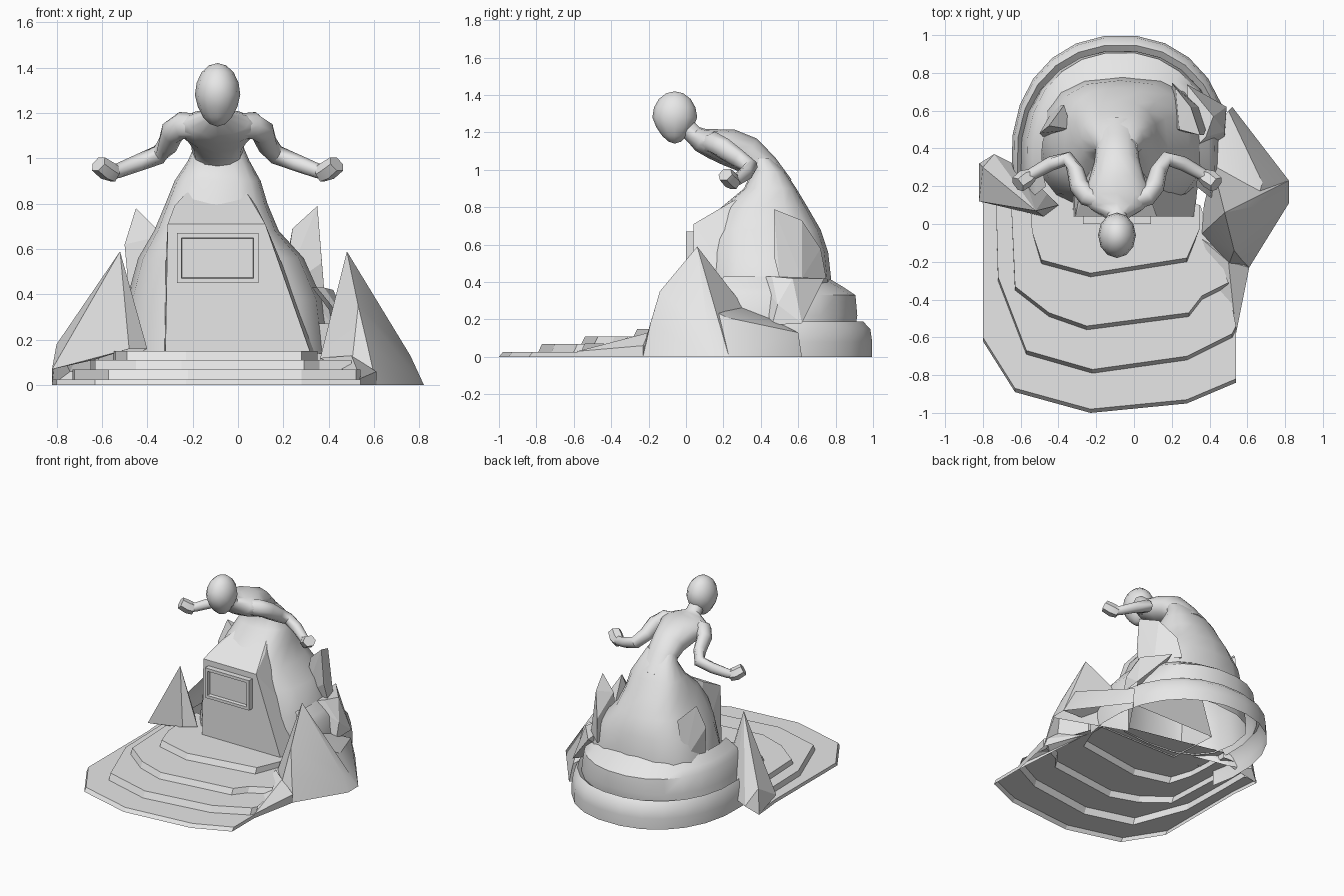
import bpy
import bmesh
import math
from mathutils import Vector

default_cube = bpy.data.objects.get("Cube")
if default_cube:
    bpy.data.objects.remove(default_cube, do_unlink=True)

stone = bpy.data.materials.new("grey stone")
stone.use_nodes = True
stone.diffuse_color = (.8, .8, .8, 1)
for node in stone.node_tree.nodes:
    if node.type == "BSDF_PRINCIPLED":
        node.inputs["Base Color"].default_value = (.8, .8, .8, 1)

CENTRE_X = -.09  # the figure's own line of symmetry


def finish(name, bm, smooth_angle=None, recalculate=True):
    """Turn a bmesh into a named object with the stone material."""
    if recalculate:
        bmesh.ops.recalc_face_normals(bm, faces=bm.faces[:])
    mesh = bpy.data.meshes.new(name)
    bm.to_mesh(mesh)
    bm.free()
    mesh.materials.append(stone)
    obj = bpy.data.objects.new(name, mesh)
    bpy.context.collection.objects.link(obj)
    if smooth_angle:
        bpy.ops.object.select_all(action="DESELECT")
        obj.select_set(True)
        bpy.context.view_layer.objects.active = obj
        bpy.ops.object.shade_smooth_by_angle(angle=math.radians(smooth_angle))
    return obj


def loft(name, rings, closed=True, cap_start=False, cap_end=False,
         smooth_angle=None, recalculate=True):
    """Skin a surface over rings that share one point count."""
    bm = bmesh.new()
    rows = [[bm.verts.new(point) for point in ring] for ring in rings]
    count = len(rows[0])
    for lower, upper in zip(rows, rows[1:]):
        for i in range(count if closed else count - 1):
            j = (i + 1) % count
            bm.faces.new((lower[i], lower[j], upper[j], upper[i]))
    if cap_start:
        bm.faces.new(rows[0][::-1])
    if cap_end:
        bm.faces.new(rows[-1])
    return finish(name, bm, smooth_angle, recalculate)


def rock(name, points, smooth_angle=None):
    """Faceted rock around a few corners, open underneath."""
    bm = bmesh.new()
    for point in points:
        bm.verts.new(point)
    bmesh.ops.convex_hull(bm, input=bm.verts[:])
    bmesh.ops.recalc_face_normals(bm, faces=bm.faces[:])
    under = [face for face in bm.faces if face.normal.z < -.9]
    bmesh.ops.delete(bm, geom=under, context="FACES")
    return finish(name, bm, smooth_angle, recalculate=False)


def soft_power(value, power):
    return math.copysign(abs(value) ** power, value)


def oval(centre, radii, z, power, start=0, sweep=360, count=16):
    """Points of a slightly squared oval or arc at height z."""
    points = []
    for i in range(count):
        angle = math.radians(start + sweep * i / count)
        x = centre[0] + radii[0] * soft_power(math.cos(angle), power)
        y = centre[1] + radii[1] * soft_power(math.sin(angle), power)
        points.append((x, y, z))
    return points


def tube(name, stations, sides=10):
    """Limb through stations given as (x, y, z, half width, half depth)."""
    centres = [Vector(station[:3]) for station in stations]
    rings = []
    for i, station in enumerate(stations):
        before = centres[max(i - 1, 0)]
        after = centres[min(i + 1, len(centres) - 1)]
        along = (after - before).normalized()
        across = along.cross(Vector((0, 0, 1))).normalized()
        outward = across.cross(along)
        ring = []
        for k in range(sides):
            angle = math.tau * k / sides
            ring.append(centres[i] + across * station[3] * math.cos(angle)
                        + outward * station[4] * math.sin(angle))
        rings.append(ring)
    return loft(name, rings, cap_start=True, cap_end=True, smooth_angle=50)


# Front steps: four outlines, each with a leaning riser and a flat tread
step_outlines = [
    [(-.82, .32), (-.8, .1), (-.8, -.62), (-.63, -.89),
     (-.23, -1), (.28, -.95), (.54, -.84), (.54, -.57)],
    [(-.73, .3), (-.73, .1), (-.72, -.3), (-.57, -.69),
     (-.22, -.79), (.28, -.72), (.52, -.6), (.54, -.56)],
    [(-.65, .3), (-.65, .1), (-.63, -.35), (-.45, -.49),
     (-.25, -.56), (.29, -.49), (.36, -.4), (.5, -.33)],
    [(-.55, .3), (-.55, .1), (-.54, -.04), (-.49, -.21),
     (-.23, -.28), (.28, -.2), (.35, -.02), (.35, .1)],
]
step_rings = []
floor = 0
for outline, tread in zip(step_outlines, (.025, .07, .11, .15)):
    step_rings.append([(x, y, floor) for x, y in outline])
    step_rings.append([(x, y + (.02 if y < -.15 else 0), tread)
                       for x, y in outline])
    floor = tread
loft("front_steps", step_rings, closed=False, cap_end=True, recalculate=False)

# Rounded tiers behind the figure
tiers = [(0, .58, .65), (.08, .58, .65), (.15, .57, .64), (.19, .55, .6),
         (.16, .53, .56), (.22, .52, .57), (.33, .5, .56), (.37, .47, .5),
         (.43, .42, .4)]
loft("rear_tiers",
     [oval((-.07, .35), (rx, ry), z, .92, start=-20, sweep=235)
      for z, rx, ry in tiers], closed=False, smooth_angle=40,
     recalculate=False)

# Gown spreading into the mound: height, left, right, front and back limits
gown_levels = [(.14, -.52, .4, .07, .78), (.38, -.49, .37, .08, .78),
               (.56, -.44, .29, .1, .76), (.68, -.37, .18, .11, .72),
               (.8, -.32, .13, .19, .65), (.9, -.28, .1, .31, .59),
               (.99, -.22, .05, .35, .53), (1.06, -.19, .02, .34, .46)]
loft("gown",
     [oval(((low + high) / 2, (front + back) / 2),
           ((high - low) / 2, (back - front) / 2), z, .78)
      for z, low, high, front, back in gown_levels],
     cap_end=True, smooth_angle=40)

# Plinth with one sloping side and a sloping top
rock("plinth", [
    (-.32, .04, .14), (.32, .04, .14), (.36, .42, .14), (-.34, .42, .14),
    (-.31, .04, .71), (.12, .04, .71), (-.28, .2, .79), (.08, .2, .79),
    (-.2, .33, .88), (.02, .33, .88)])

# Framed plaque with a recessed panel
bm = bmesh.new()
bmesh.ops.create_cube(bm, size=1)
for vert in bm.verts:
    vert.co = (CENTRE_X + vert.co.x * .36, .025 + vert.co.y * .05,
               .56 + vert.co.z * .22)
bm.normal_update()
panel = [face for face in bm.faces if face.normal.y < -.9]
bmesh.ops.inset_region(bm, faces=panel, thickness=.03)
bmesh.ops.inset_region(bm, faces=panel, thickness=.004, depth=-.025)
finish("plaque", bm)

# Pointed rocks flanking the steps
rock("left_spike", [
    (.48, .06, .59), (.64, .08, .28), (.53, -.14, .35), (.57, -.19, .18),
    (.76, .12, .13), (.82, .11, 0), (.82, .23, 0), (.61, -.23, 0),
    (.36, -.05, .11), (.42, .3, .28), (.37, .1, .11), (.5, -.22, .08)], 30)
rock("left_spike_foot", [
    (.5, -.33, .08), (.61, -.23, .06), (.61, -.23, 0), (.54, -.58, .03),
    (.54, -.58, 0), (.36, -.08, .12), (.5, -.2, .13)])
rock("left_slope", [
    (.64, .08, .28), (.4, .34, .26), (.48, .48, .18), (.68, .22, .21),
    (.82, .11, 0), (.82, .23, 0), (.52, .62, 0), (.5, .6, .13),
    (.3, .3, 0), (.3, .3, .27)], 25)
rock("right_spike", [
    (-.52, .07, .59), (-.7, .24, .27), (-.8, .3, .18), (-.82, .32, 0),
    (-.74, .37, .06), (-.82, .12, .07), (-.64, .09, .11), (-.4, .1, .16),
    (-.48, .04, .16), (-.6, .3, .06), (-.46, .16, .2)])

# Jagged shards on the sides of the mound
rock("right_shard", [
    (-.45, .52, .78), (-.37, .63, .69), (-.5, .48, .62), (-.48, .46, .4),
    (-.33, .5, .66), (-.33, .5, .4), (-.42, .62, .4)])
rock("left_shard", [
    (.35, .47, .79), (.24, .5, .69), (.3, .62, .73), (.37, .47, .54),
    (.38, .5, .42), (.2, .5, .42), (.34, .62, .42), (.22, .72, .58),
    (.2, .75, .42)])
rock("left_boulder", [
    (.38, .46, .43), (.42, .57, .42), (.28, .74, .42), (.48, .49, .28),
    (.48, .46, .17), (.49, .62, .18), (.3, .38, .43), (.3, .38, .17)])

# Torso leaning forward, narrowing into the neck
torso_path = [(.5, .9, .13, .08), (.42, 1.01, .11, .08), (.33, 1.08, .12, .1),
              (.23, 1.12, .15, .1), (.14, 1.14, .19, .08),
              (.08, 1.16, .14, .065), (.04, 1.19, .055, .05),
              (-.02, 1.25, .05, .05)]
tube("torso", [(CENTRE_X, y, z, wide, deep)
               for y, z, wide, deep in torso_path], sides=12)

# Head: a sphere tapering down to a blunt chin
bm = bmesh.new()
bmesh.ops.create_uvsphere(bm, u_segments=12, v_segments=8, radius=1)
for vert in bm.verts:
    x, y, z = vert.co
    drop = max(-z, 0)
    vert.co = (CENTRE_X + x * .1 * (1 - .15 * drop),
               -.06 + y * .12 * (1 - .3 * drop), 1.28 + z * .14)
finish("head", bm, 50)

# Arms swept back to the elbow and out to the hands
arm_path = [(.07, .12, 1.14, .05, .055), (.16, .15, 1.145, .055, .06),
            (.2, .2, 1.115, .052, .058), (.22, .28, 1.06, .045, .05),
            (.26, .345, 1.015, .04, .043), (.35, .32, .98, .038, .038),
            (.44, .27, .945, .033, .033), (.47, .25, .94, .033, .033)]
hand_path = [(.45, .26, .93, .035, .04), (.485, .24, .945, .05, .045),
             (.525, .21, .975, .045, .04)]
for side, word in ((1, "left"), (-1, "right")):
    for part, path, sides in (("arm", arm_path, 8), ("hand", hand_path, 6)):
        tube(word + "_" + part,
             [(CENTRE_X + side * x, y, z, wide, deep)
              for x, y, z, wide, deep in path], sides)
